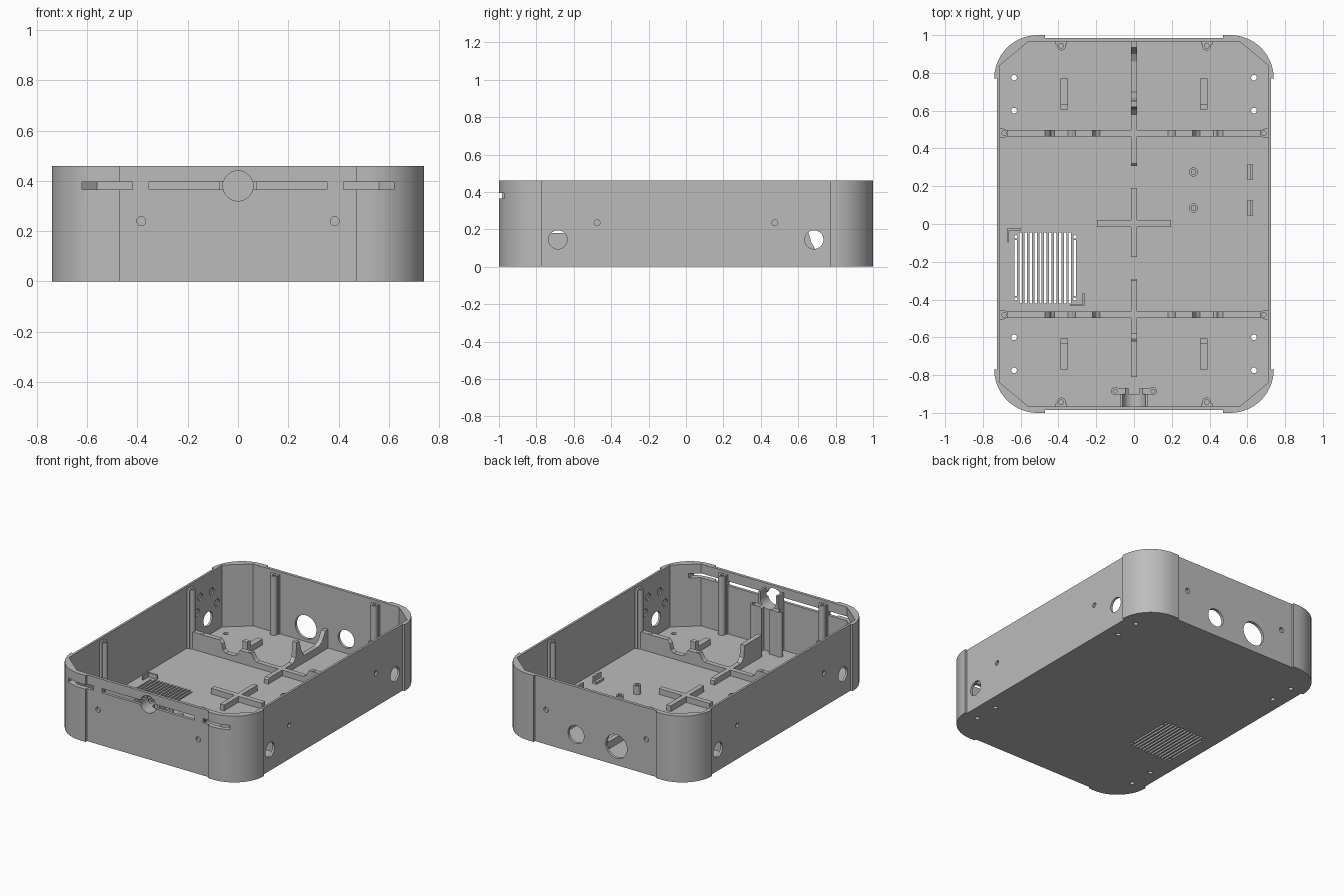
import bpy, bmesh, math
from mathutils import Matrix

old = bpy.data.objects.get("Cube")
if old:
    bpy.data.objects.remove(old, do_unlink=True)

grey = bpy.data.materials.new("plain grey")
grey.use_nodes = True
GREY = (0.5, 0.5, 0.5, 1)
grey.diffuse_color = GREY
grey.node_tree.nodes["Principled BSDF"].inputs["Base Color"].default_value = GREY

FLOOR = 0.03
SIDES = (-1, 1)


# Helpers: each adds one closed solid to a bmesh
def box(bm, x, y, z):
    size = [b - a for a, b in (x, y, z)]
    mid = [(a + b) / 2 for a, b in (x, y, z)]
    m = Matrix.Translation(mid) @ Matrix.Diagonal((*size, 1))
    bmesh.ops.create_cube(bm, size=1, matrix=m)


def cyl(bm, centre, r, length, axis="Z", seg=24):
    turn = {"X": Matrix.Rotation(math.pi / 2, 4, "Y"),
            "Y": Matrix.Rotation(math.pi / 2, 4, "X"), "Z": Matrix()}[axis]
    bmesh.ops.create_cone(bm, cap_ends=True, segments=seg, radius1=r, radius2=r,
                          depth=length, matrix=Matrix.Translation(centre) @ turn)


def prism(bm, points, direction):
    face = bm.faces.new([bm.verts.new(p) for p in points])
    out = bmesh.ops.extrude_face_region(bm, geom=[face])
    bmesh.ops.translate(bm, vec=direction,
                        verts=[v for v in out["geom"] if isinstance(v, bmesh.types.BMVert)])
    bmesh.ops.recalc_face_normals(bm, faces=bm.faces[:])


def finish(name, bm):
    mesh = bpy.data.meshes.new(name)
    bm.to_mesh(mesh)
    bm.free()
    mesh.materials.append(grey)
    ob = bpy.data.objects.new(name, mesh)
    bpy.context.collection.objects.link(ob)
    return ob


def smooth(ob):
    bpy.ops.object.select_all(action="DESELECT")
    ob.select_set(True)
    bpy.context.view_layer.objects.active = ob
    bpy.ops.object.shade_smooth_by_angle(angle=math.radians(30))


def cut(ob, bm):
    cutter = finish("cutter", bm)
    cutter.hide_render = True
    mod = ob.modifiers.new("cut", "BOOLEAN")
    mod.operation, mod.solver, mod.object = "DIFFERENCE", "EXACT", cutter
    mod.use_self = True
    bpy.context.view_layer.objects.active = ob
    bpy.ops.object.modifier_apply(modifier=mod.name)
    bpy.data.objects.remove(cutter, do_unlink=True)


def around(quarter):
    """Mirror one corner's points into a closed loop."""
    left = [(-x, y) for x, y in reversed(quarter)]
    return quarter + left + [(-x, -y) for x, y in quarter] + [(-x, -y) for x, y in left]


# Case: thin walls with rounded, slightly proud corners
corner = [(0.725, 0.77)]
for i in range(17):
    a = math.pi / 2 * i / 16
    corner.append((0.51 + 0.23 * math.cos(a), 0.77 + 0.23 * math.sin(a)))
corner += [(0.47, 1), (0.47, 0.985)]
bm = bmesh.new()
prism(bm, [(x, y, 0) for x, y in around(corner)], (0, 0, 0.46))
case = finish("case_shell", bm)

bm = bmesh.new()
prism(bm, [(x, y, FLOOR) for x, y in around([(0.71, 0.84), (0.56, 0.965)])], (0, 0, 1))
cut(case, bm)

# Wall openings: cable holes, screw holes and shallow dimples
bm = bmesh.new()
for s in SIDES:
    for t in SIDES:
        cyl(bm, (s * 0.72, t * 0.685, 0.145), 0.05, 0.1, "X", 32)
        cyl(bm, (s * 0.72, t * 0.475, 0.235), 0.016, 0.1, "X", 16)
        cyl(bm, (s * 0.385, t * 0.975, 0.24), 0.018, 0.06, "Y", 16)
        for y in (0.6, 0.775):
            cyl(bm, (s * 0.635, t * y, 0), 0.015, 0.2, "Z", 16)
    for y, z in ((0.6, 0.33), (0.725, 0.32), (0.785, 0.22), (0.565, 0.235)):
        cyl(bm, (s * 0.708, -s * y, z), 0.025, 0.02, "X", 16)
cyl(bm, (0.155, 0.975, 0.13), 0.062, 0.1, "Y", 32)
cyl(bm, (-0.155, 0.975, 0.13), 0.082, 0.1, "Y", 32)

# Front slots and round window
for x in ((-0.62, -0.42), (-0.355, 0.355), (0.42, 0.62)):
    box(bm, x, (-1.1, -0.88), (0.365, 0.395))
cyl(bm, (0, -0.98, 0.38), 0.06, 0.1, "Y", 32)

# Floor vent
SLOTS = 13
for i in range(SLOTS):
    x = -0.625 + i * 0.026
    trim = 0.04 if i in (0, SLOTS - 1) else 0
    box(bm, (x - 0.0065, x + 0.0065), (-0.42 + trim, -0.045 - trim), (-0.1, 0.1))
for x in (-0.625, -0.313):
    for y in (-0.068, -0.397):
        cyl(bm, (x, y, 0), 0.009, 0.2, "Z", 12)
cut(case, bm)
smooth(case)

# Cross partitions with a dip on each side
half = [(0.71, 0.15), (0.47, 0.15), (0.45, 0.13), (0.44, 0.085), (0.42, 0.07),
        (0.35, 0.07), (0.33, 0.085), (0.31, 0.12), (0.22, 0.12), (0.2, 0.085), (0.18, 0.07)]
for t, name in ((-1, "front_partition"), (1, "back_partition")):
    bm = bmesh.new()
    top = half + [(-x, z) for x, z in reversed(half)]
    outline = [(0.71, 0.02)] + top + [(-0.71, 0.02)]
    prism(bm, [(x, t * 0.48 - 0.017, z) for x, z in outline], (0, 0.034, 0))
    for x in (-0.61, -0.245, 0.245, 0.61):
        z = 0.15 if abs(x) > 0.4 else 0.12
        cyl(bm, (x, t * 0.48, z / 2 + 0.013), 0.015, z - 0.02, "Z", 16)
    finish(name, bm)

# Long middle ribs, the back one forming a cradle
back = [(0.31, 0.02), (0.31, 0.06), (0.32, 0.07), (0.58, 0.07), (0.61, 0.1), (0.62, 0.2),
        (0.65, 0.2), (0.67, 0.13), (0.7, 0.08), (0.86, 0.08), (0.9, 0.1), (0.935, 0.16),
        (0.966, 0.16), (0.966, 0.02)]
front = [(-0.29, 0.02), (-0.29, 0.06), (-0.3, 0.07), (-0.58, 0.07), (-0.61, 0.1),
         (-0.62, 0.18), (-0.81, 0.18), (-0.81, 0.02)]
for name, outline in (("back_rib", back), ("front_rib", front)):
    bm = bmesh.new()
    prism(bm, [(-0.016, y, z) for y, z in outline], (0.032, 0, 0))
    finish(name, bm)

# Low centre cross
bm = bmesh.new()
box(bm, (-0.195, 0.195), (-0.016, 0.02), (0.02, 0.07))
box(bm, (-0.016, 0.016), (-0.175, 0.19), (0.02, 0.07))
finish("centre_cross", bm)

# Lid screw posts with webs to the walls
bm = bmesh.new()
for s in SIDES:
    for t in SIDES:
        cyl(bm, (s * 0.385, t * 0.943, 0.23), 0.024, 0.42)
        box(bm, (s * 0.385 - 0.03, s * 0.385 + 0.03),
            sorted((t * 0.95, t * 0.968)), (0.02, 0.44))
        cyl(bm, (s * 0.688, t * 0.48, 0.23), 0.022, 0.42)
        box(bm, sorted((s * 0.69, s * 0.712)), (t * 0.48 - 0.026, t * 0.48 + 0.026), (0.02, 0.44))
posts = finish("lid_posts", bm)
bm = bmesh.new()
for s in SIDES:
    for t in SIDES:
        cyl(bm, (s * 0.385, t * 0.943, 0.44), 0.012, 0.08, "Z", 16)
        cyl(bm, (s * 0.688, t * 0.48, 0.44), 0.012, 0.08, "Z", 16)
cut(posts, bm)
smooth(posts)

# Floor clips, one in each quarter
bm = bmesh.new()
for s in SIDES:
    for t in SIDES:
        x = (s * 0.37 - 0.02, s * 0.37 + 0.02)
        box(bm, x, sorted((t * 0.605, t * 0.635)), (0.02, 0.11))
        box(bm, x, sorted((t * 0.635, t * 0.77)), (0.02, 0.07))
finish("floor_clips", bm)

# Board standoffs, small blocks and vent corner guides
bm = bmesh.new()
for y in (0.085, 0.275):
    cyl(bm, (0.315, y, 0.055), 0.024, 0.07)
standoffs = finish("board_standoffs", bm)
bm = bmesh.new()
for y in (0.085, 0.275):
    cyl(bm, (0.315, y, 0.09), 0.012, 0.08, "Z", 16)
cut(standoffs, bm)
smooth(standoffs)

bm = bmesh.new()
for y in (0.085, 0.275):
    box(bm, (0.598, 0.63), (y - 0.04, y + 0.04), (0.02, 0.045))
    box(bm, (0.618, 0.63), (y - 0.04, y + 0.04), (0.02, 0.08))
finish("board_blocks", bm)

bm = bmesh.new()
for x, y, d in ((-0.672, -0.025, 1), (-0.263, -0.435, -1)):
    box(bm, sorted((x, x + d * 0.075)), sorted((y, y - d * 0.01)), (0.02, 0.06))
    box(bm, sorted((x, x + d * 0.01)), sorted((y, y - d * 0.07)), (0.02, 0.06))
finish("vent_guides", bm)

# Window bracket behind the front wall, with a cradle for a round part
bm = bmesh.new()
box(bm, (-0.075, 0.075), (-0.968, -0.9), (0.02, 0.43))
for s in SIDES:
    box(bm, sorted((s * 0.03, s * 0.1)), (-0.902, -0.868), (0.02, 0.34))
    cyl(bm, (s * 0.1, -0.885, 0.18), 0.022, 0.32)
bracket = finish("window_bracket", bm)
bm = bmesh.new()
cyl(bm, (0, -0.93, 0.38), 0.06, 0.3, "Y", 32)
box(bm, (-0.06, 0.06), (-1.05, -0.8), (0.38, 0.6))
for s in SIDES:
    cyl(bm, (s * 0.1, -0.885, 0.34), 0.01, 0.1, "Z", 16)
bracket.data.validate()
cut(bracket, bm)
smooth(bracket)
